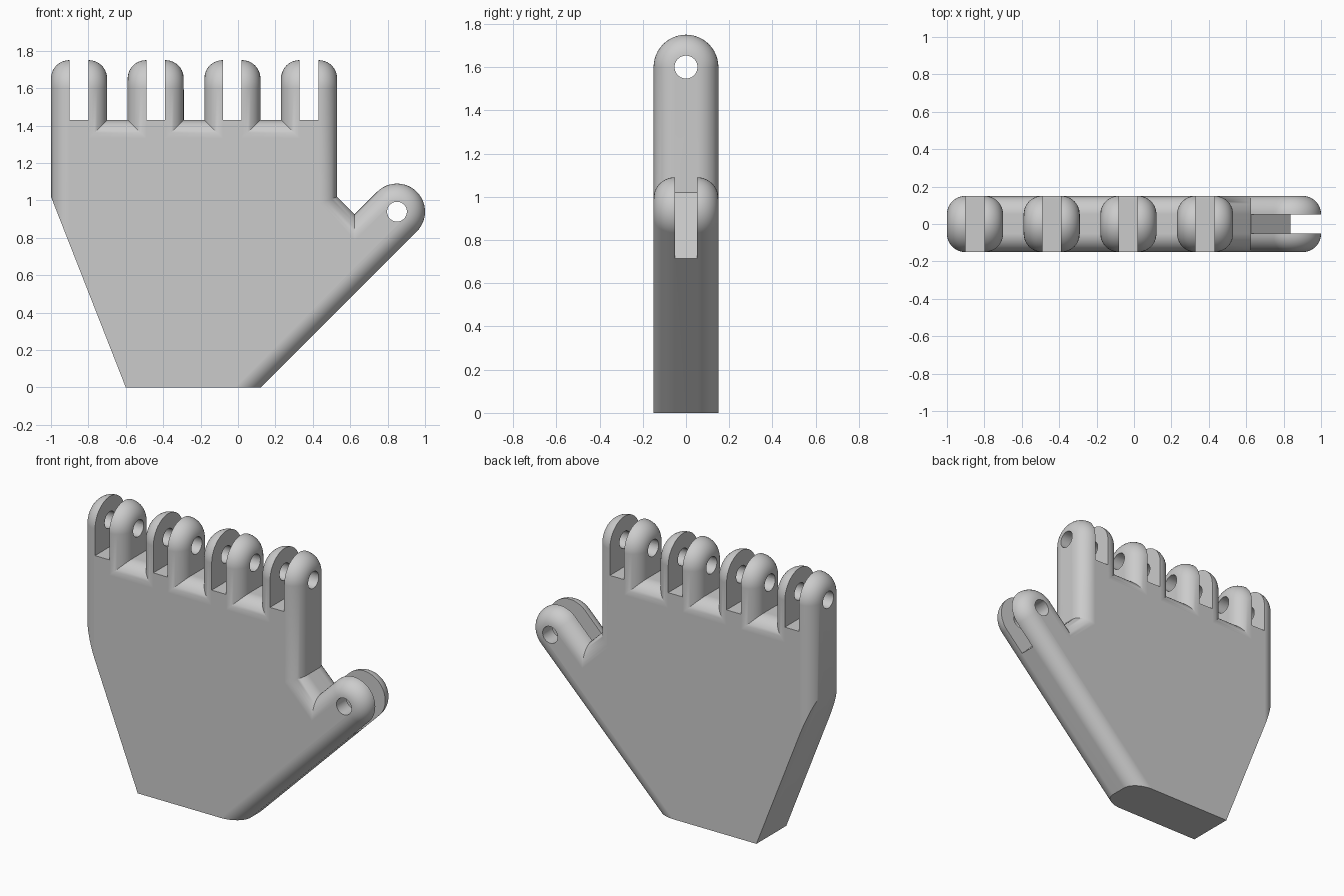
import bpy, bmesh
from math import sin, cos, pi, radians
from mathutils import Vector, Matrix

cube = bpy.data.objects.get("Cube")
if cube:
    bpy.data.objects.remove(cube, do_unlink=True)

HALF = 0.15            # half thickness of the hand and of every finger
FILLET = 0.098         # edge rounding
STEPS = 10
PIVOT_Z = 1.6          # finger hinge height
SLOT_Z = 1.43          # floor between the fingers and in the hinge slots
FINGERS = [0.38, -0.03, -0.44, -0.85]
THUMB = Vector((0.85, 0.94))

grey = bpy.data.materials.new("plain_grey")
grey.use_nodes = True
grey.diffuse_color = (0.6, 0.6, 0.6, 1)
grey.node_tree.nodes["Principled BSDF"].inputs["Base Color"].default_value = (0.6, 0.6, 0.6, 1)


def make_object(name, bm):
    bmesh.ops.recalc_face_normals(bm, faces=bm.faces)
    mesh = bpy.data.meshes.new(name)
    bm.to_mesh(mesh)
    bm.free()
    mesh.materials.append(grey)
    obj = bpy.data.objects.new(name, mesh)
    bpy.context.collection.objects.link(obj)
    return obj


def hand_outline():
    """Counter-clockwise (x, z) points, each with the rounding of the edge after it."""
    pts = [(-0.6, 0, 0), (0.122, 0, 1)]
    for i in range(25):
        a = -pi / 4 + pi * i / 24
        pts.append((THUMB.x + HALF * cos(a), THUMB.y + HALF * sin(a), 1))
    pts += [(0.624, 0.926, 1), (0.53, 1.02, 1)]
    for c in FINGERS:
        pts += [(c + HALF, PIVOT_Z, 0), (c - HALF, PIVOT_Z, 1)]
        if c != FINGERS[-1]:
            pts += [(c - HALF, SLOT_Z, 1), (c - 0.26, SLOT_Z, 1)]
    pts.append((-1, 1.02, 0))
    return pts


def inset(pts, d):
    """Move each rounded edge inwards by d and rejoin the corners."""
    lines = []
    for i, (x, z, w) in enumerate(pts):
        nx, nz, _ = pts[(i + 1) % len(pts)]
        t = Vector((nx - x, nz - z)).normalized()
        n = Vector((-t.y, t.x))
        lines.append((n, n.dot(Vector((x, z))) + d * w))
    out = []
    for i in range(len(pts)):
        (a, p), (b, q) = lines[i - 1], lines[i]
        det = a.x * b.y - a.y * b.x
        out.append(((p * b.y - q * a.y) / det, (a.x * q - b.x * p) / det))
    return out


# Rounding profile: (inset, depth) from side wall to front face
arc = [(FILLET * (1 - cos(t)), HALF - FILLET + FILLET * sin(t))
       for t in (pi / 2 * k / STEPS for k in range(STEPS + 1))]

# Palm, finger posts and thumb as stacked insets of one outline
bm = bmesh.new()
outline = hand_outline()
layers = [(d, -y) for d, y in reversed(arc)] + arc
rings = [[bm.verts.new((x, y, z)) for x, z in inset(outline, d)] for d, y in layers]
count = len(outline)
for r0, r1 in zip(rings, rings[1:]):
    for i in range(count):
        j = (i + 1) % count
        if outline[i][1] == outline[j][1] == PIVOT_Z:
            continue                       # finger tips join here
        bm.faces.new((r0[i], r0[j], r1[j], r1[i]))
bm.faces.new(rings[0])
bm.faces.new(rings[-1])

# Round finger tips: the same profile turned about the hinge axis
for c in FINGERS:
    profile = [(c - HALF + d, y) for d, y in arc] + [(c + HALF - d, y) for d, y in reversed(arc)]
    turns = 24
    tip = [[bm.verts.new((x, -r * cos(pi * k / turns), PIVOT_Z + r * sin(pi * k / turns)))
            for k in range(turns + 1)] for x, r in profile]
    for p, q in zip(tip, tip[1:]):
        for k in range(turns):
            bm.faces.new((p[k], p[k + 1], q[k + 1], q[k]))
    bm.faces.new(tip[0])
    bm.faces.new(tip[-1])
bmesh.ops.remove_doubles(bm, verts=bm.verts, dist=0.0002)
hand = make_object("hand", bm)


def add_box(bm, matrix, size):
    bmesh.ops.create_cube(bm, size=1, matrix=matrix @ Matrix.Diagonal((*size, 1)))


def add_rod(bm, place, axis, length):
    bmesh.ops.create_cone(bm, cap_ends=True, segments=48, radius1=0.053, radius2=0.053, depth=length,
                          matrix=Matrix.Translation(place) @ Matrix.Rotation(pi / 2, 4, axis))


# Hinge slots
slots = bmesh.new()
for c in FINGERS:
    add_box(slots, Matrix.Translation((c, 0, SLOT_Z + 0.25)), (0.1, 0.5, 0.5))
turn = Matrix.Translation((THUMB.x, 0, THUMB.y)) @ Matrix.Rotation(-pi / 4, 4, 'Y')
add_box(slots, turn @ Matrix.Translation((0.082, 0, 0)), (0.5, 0.1, 0.4))

# Hinge pin holes
holes = bmesh.new()
add_rod(holes, (-0.235, 0, PIVOT_Z), 'Y', 2)
add_rod(holes, (THUMB.x, 0, THUMB.y), 'X', 1)

bpy.context.view_layer.objects.active = hand
for name, cutter_bm in (("slot_cutter", slots), ("hole_cutter", holes)):
    cutter = make_object(name, cutter_bm)
    cutter.hide_render = True
    mod = hand.modifiers.new(name, 'BOOLEAN')
    mod.operation = 'DIFFERENCE'
    mod.solver = 'EXACT'
    mod.object = cutter
    bpy.ops.object.modifier_apply(modifier=name)
    bpy.data.objects.remove(cutter, do_unlink=True)

# Smooth rounded edges, crisp corners
for obj in bpy.context.selected_objects:
    obj.select_set(False)
hand.select_set(True)
bpy.ops.object.shade_smooth_by_angle(angle=radians(30))
weighted = hand.modifiers.new("flat_face_normals", 'WEIGHTED_NORMAL')
weighted.keep_sharp = True
